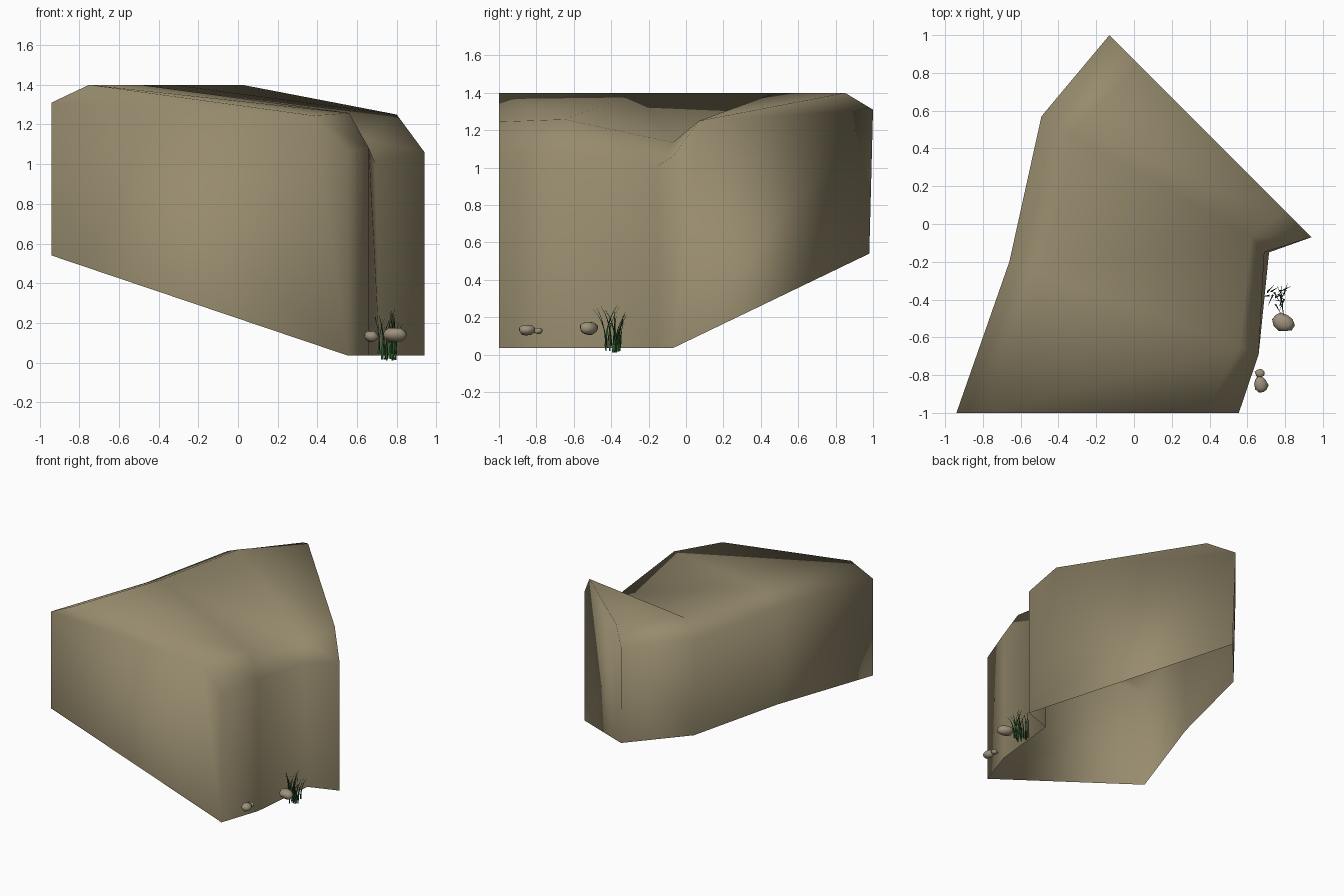
import bpy, bmesh, math, random
from mathutils import Vector, Matrix

if "Cube" in bpy.data.objects:
    bpy.data.objects.remove(bpy.data.objects["Cube"])

random.seed(4)


def material(name, rgb):
    m = bpy.data.materials.new(name)
    m.diffuse_color = (*rgb, 1)
    m.use_nodes = True
    m.node_tree.nodes["Principled BSDF"].inputs["Base Color"].default_value = m.diffuse_color
    return m


ROCK = material("tan rock", (0.31, 0.26, 0.155))
PEBBLE = material("pale stone", (0.34, 0.285, 0.20))
GRASS = material("dark grass", (0.022, 0.10, 0.025))


def finish(bm, name, mat, smooth=True):
    mesh = bpy.data.meshes.new(name)
    bm.to_mesh(mesh)
    bm.free()
    mesh.materials.append(mat)
    for p in mesh.polygons:
        p.use_smooth = smooth
    ob = bpy.data.objects.new(name, mesh)
    bpy.context.collection.objects.link(ob)
    return ob


# Cliff: four cross-sections, each listed as
# inner foot, inner top, ridge, lip, outer top, outer foot
sections = [
    [(-.94, -1, .54), (-.94, -1, 1.31), (-.75, -1, 1.40),
     (.38, -1, 1.245), (.555, -1, 1.06), (.555, -1, .035)],
    [(-.66, -.2, .54), (-.66, -.2, 1.31), (-.49, -.26, 1.40),
     (.56, -.65, 1.258), (.66, -.69, 1.08), (.66, -.69, .035)],
    [(-.47, .57, .54), (-.49, .57, 1.31), (-.33, .48, 1.40),
     (.62, -.07, 1.135), (.69, -.15, 1.01), (.715, -.15, .035)],
    [(-.115, .98, .54), (-.13, 1, 1.31), (.02, .85, 1.40),
     (.80, .07, 1.25), (.94, -.07, 1.06), (.94, -.07, .035)],
]
bm = bmesh.new()
rings = [[bm.verts.new(p) for p in s] for s in sections]
for a, b in zip(rings, rings[1:]):
    for i in range(5):  # the underside stays open
        j = i + 1
        bm.faces.new((a[i], b[j], a[j]))
        bm.faces.new((a[i], b[i], b[j]))
bm.faces.new(rings[0])
bm.faces.new(rings[-1])
bmesh.ops.recalc_face_normals(bm, faces=bm.faces)
# all top faces must look upward
top = max(bm.faces, key=lambda f: abs(f.normal.z))
if top.normal.z < 0:
    bmesh.ops.reverse_faces(bm, faces=bm.faces)
finish(bm, "cliff", ROCK)


# Pebbles beside the cliff foot
def pebble(name, centre, size, turn):
    bm = bmesh.new()
    bmesh.ops.create_icosphere(bm, subdivisions=2, radius=1)
    for v in bm.verts:
        v.co *= random.uniform(0.86, 1.06)
    bm.transform(Matrix.Translation(centre) @ Matrix.Rotation(turn, 4, 'Z')
                 @ Matrix.Diagonal((*size, 1)))
    finish(bm, name, PEBBLE)


pebble("large_pebble", (.79, -.52, .140), (.063, .050, .039), -0.5)
pebble("medium_pebble", (.672, -.85, .132), (.038, .048, .030), 0.3)
pebble("small_pebble", (.667, -.79, .127), (.028, .024, .019), 0)

# Grass tuft: curved three-sided blades, tapering to a point
bm = bmesh.new()
for k in range(18):
    root = Vector((.75 + random.uniform(-.045, .045),
                   -.39 + random.uniform(-.045, .045), random.uniform(.01, .05)))
    ang = random.uniform(0, 2 * math.pi)
    lean = Vector((math.cos(ang) * .04, math.sin(ang) * .07, 0))
    turn = random.uniform(0, math.pi)
    height = random.uniform(.17, .27)
    prev = None
    for i in range(6):
        t = i / 5
        c = root + lean * t ** 2 + Vector((0, 0, height * (t - .12 * t ** 3)))
        w = .0065 * (1 - .9 * t)
        row = [bm.verts.new(c + w * Vector((math.cos(turn + q), math.sin(turn + q), 0)))
               for q in (0, 2.6, 3.7)]
        if prev:
            for q in range(3):
                n = (q + 1) % 3
                bm.faces.new((prev[q], prev[n], row[n], row[q]))
        prev = row
finish(bm, "grass_tuft", GRASS, smooth=False)
